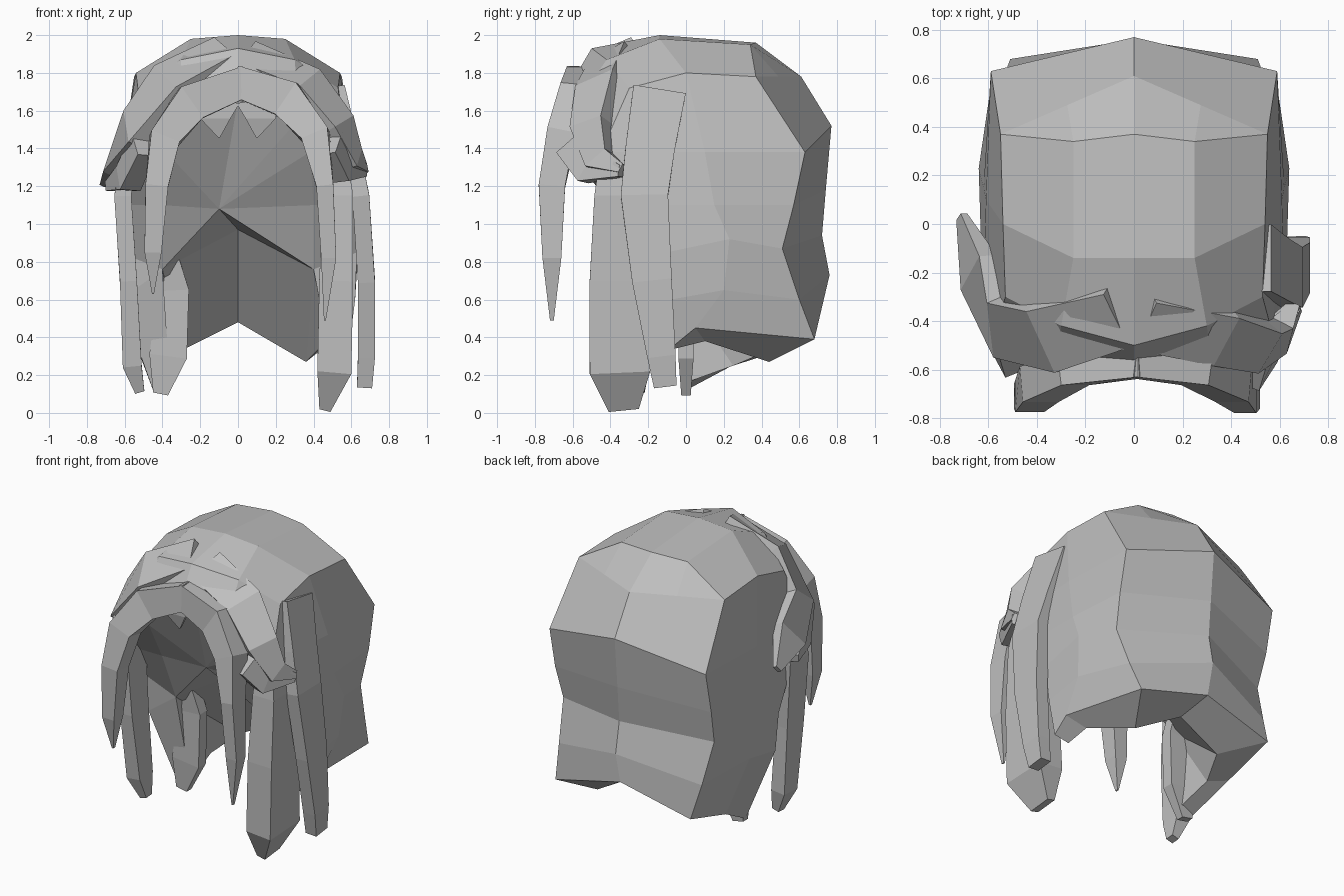
import bpy
import bmesh
from mathutils import Vector

if "Cube" in bpy.data.objects:
    bpy.data.objects.remove(bpy.data.objects["Cube"], do_unlink=True)

hair_grey = bpy.data.materials.new("hair grey")
hair_grey.use_nodes = True
hair_grey.diffuse_color = (.52, .52, .52, 1)
hair_grey.node_tree.nodes["Principled BSDF"].inputs["Base Color"].default_value = hair_grey.diffuse_color


def finish(name, bm):
    """Weld, orient and link a flat shaded part."""
    bmesh.ops.remove_doubles(bm, verts=bm.verts, dist=.004)
    bmesh.ops.recalc_face_normals(bm, faces=bm.faces)
    mesh = bpy.data.meshes.new(name)
    bm.to_mesh(mesh)
    bm.free()
    mesh.materials.append(hair_grey)
    part = bpy.data.objects.new(name, mesh)
    bpy.context.collection.objects.link(part)
    return part


def patch(bm, rows, side):
    """Fill a grid of points with quads, flipped to the chosen side."""
    grid = [[bm.verts.new((x * side, y, z)) for x, y, z in row] for row in rows]
    for upper, lower in zip(grid, grid[1:]):
        for i in range(len(upper) - 1):
            bm.faces.new((upper[i], lower[i], lower[i + 1], upper[i + 1]))


def lock(name, out, path):
    """Sweep a four-sided section along a path of (x, y, z, width, depth)."""
    bm = bmesh.new()
    out = Vector(out).normalized()
    points = [Vector(p[:3]) for p in path]
    last = len(points) - 1
    rings = []
    for i, (centre, p) in enumerate(zip(points, path)):
        along = points[min(i + 1, last)] - points[max(i - 1, 0)]
        across = along.cross(out).normalized() * p[3] / 2
        deep = across.cross(along).normalized() * p[4] / 2
        corners = (across + deep, deep - across, -across - deep, across - deep)
        rings.append([bm.verts.new(centre + c) for c in corners])
    for top, low in zip(rings, rings[1:]):
        for i in range(len(top)):
            j = (i + 1) % len(top)
            bm.faces.new((top[i], top[j], low[j], low[i]))
    bm.faces.new(rings[0])
    bm.faces.new(rings[-1])
    return finish(name, bm)


# Crown: centre, quarter and corner columns, from the back ridge to the hairline
crown = [
    [(0, .61, 1.78), (.275, .49, 1.78), (.55, .37, 1.78)],
    [(0, .37, 1.96), (.25, .34, 1.95), (.55, .37, 1.78)],
    [(0, -.14, 2), (.25, -.14, 1.98), (.54, 0, 1.8)],
    [(0, -.5, 1.93), (.3, -.42, 1.87), (.53, -.3, 1.72)],
    [(0, -.6, 1.76), (.32, -.58, 1.64), (.57, -.45, 1.38)],
]

# Back and sides: centre back, back corner, side and front edge columns
curtain = [
    [(0, .61, 1.78), (.55, .37, 1.78), (.54, 0, 1.8), (.53, -.3, 1.72)],
    [(0, .77, 1.52), (.59, .63, 1.38), (.61, .1, 1.38), (.57, -.45, 1.38)],
    [(0, .74, 1.18), (.59, .57, 1.1), (.62, .15, 1.1), (.62, -.25, 1.1)],
    [(0, .72, .94), (.57, .51, .87), (.64, .23, .92), (.63, -.1, .85)],
    [(0, .76, .73), (.54, .6, .6), (.62, .2, .65), (.62, -.08, .6)],
]
hem = {
    1: [(0, .71, .52), (.51, .68, .39), (.59, .05, .45), (.59, -.06, .36)],
    -1: [(0, .71, .52), (.51, .68, .39), (.51, .3, .28), (.45, 0, .12)],
}

# Underside turned inward, then up to the edge of the lining
under = {
    1: [(0, .45, .48), (.36, .44, .27), (.47, .1, .38), (.48, -.06, .34)],
    -1: [(0, .45, .48), (.3, .44, .33), (.38, .25, .25), (.36, 0, .16)],
}
cheek = (.4, -.1, .76)
nape = (0, .15, .97)
brow = (.38, -.42, 1.38)

bm = bmesh.new()
for side in (1, -1):
    patch(bm, crown, side)
    patch(bm, curtain + [hem[side], under[side], [nape, cheek, cheek, cheek]], side)
    # Thickness along the front edge
    edge = [row[-1] for row in curtain[1:]] + [hem[side][-1]]
    inside = [brow, (.4, -.25, 1.1), cheek, cheek, under[side][-1]]
    patch(bm, list(zip(edge, inside)), side)
finish("hair_shell", bm)

# Inner lining, a shallow fan closing the hollow behind the face
bm = bmesh.new()
half = [(.3, -.48, 1.53), brow, (.4, -.25, 1.1), cheek]
rim = [(0, -.48, 1.66)] + half + [nape] + [(-x, y, z) for x, y, z in reversed(half)]
rim = [bm.verts.new(p) for p in rim]
apex = bm.verts.new((-.1, -.2, 1.08))
for a, b in zip(rim, rim[1:] + rim[:1]):
    bm.faces.new((a, b, apex))
finish("inner_lining", bm)

# Fringe: two bands parting at the middle and falling past the temples
FRONT = (0, -1, 0)
lock("fringe_right", FRONT, [
    (.05, -.58, 1.76, .16, .1), (-.25, -.6, 1.64, .2, .13), (-.39, -.66, 1.45, .16, .15),
    (-.43, -.71, 1.2, .12, .13), (-.45, -.71, .85, .09, .1), (-.45, -.7, .63, .01, .02)])
lock("fringe_left", FRONT, [
    (-.02, -.57, 1.76, .16, .12), (.26, -.6, 1.66, .2, .13), (.41, -.66, 1.47, .15, .15),
    (.46, -.71, 1.2, .09, .14), (.48, -.71, .82, .08, .1), (.46, -.71, .49, .01, .02)])

# Little teeth under the parting
for side in (1, -1):
    lock("parting_tooth", FRONT, [
        (side * .1, -.5, 1.66, .22, .03), (side * .12, -.5, 1.56, .16, .03),
        (side * .1, -.48, 1.46, .01, .02)])

# Upper layer sweeping out to flicked tips
lock("flick_right", (-.5, -.5, .6), [
    (-.06, -.38, 1.91, .26, .08), (-.36, -.46, 1.75, .3, .1), (-.55, -.42, 1.5, .28, .1),
    (-.64, -.2, 1.35, .24, .08), (-.71, .03, 1.22, .05, .03)])
lock("flick_left", (.6, -.5, .4), [
    (.04, -.4, 1.88, .24, .08), (.36, -.46, 1.74, .24, .1), (.52, -.5, 1.52, .2, .12),
    (.6, -.46, 1.34, .14, .1), (.67, -.34, 1.29, .05, .04)])

# Lower flick in front of each ear
lock("ear_flick_left", (1, -.3, 0), [
    (.5, -.6, 1.44, .2, .08), (.55, -.5, 1.31, .2, .12), (.66, -.34, 1.28, .06, .06)])
lock("ear_flick_right", (-1, -.3, 0), [
    (-.5, -.56, 1.42, .16, .1), (-.58, -.4, 1.24, .14, .12), (-.68, -.2, 1.2, .05, .05)])

# Long side locks
LEFT, RIGHT = (1, 0, 0), (-1, 0, 0)
lock("side_lock_left", LEFT, [
    (.54, -.14, 1.71, .28, .05), (.6, -.19, 1.4, .26, .08), (.65, -.22, 1.15, .25, .09),
    (.68, -.18, .7, .21, .09), (.68, -.13, .3, .15, .09), (.67, -.11, .14, .12, .08)])
lock("side_lock_right", RIGHT, [
    (-.58, -.3, 1.35, .16, .08), (-.61, -.29, 1.15, .2, .09), (-.58, -.29, .7, .18, .09),
    (-.56, -.26, .25, .14, .1), (-.52, -.25, .11, .06, .05)])
lock("front_lock_left", LEFT, [
    (.52, -.36, 1.4, .18, .1), (.53, -.36, 1.15, .25, .16), (.52, -.36, .7, .3, .18),
    (.51, -.35, .22, .32, .18), (.46, -.33, .02, .16, .06)])
lock("inner_lock_right", FRONT, [
    (-.4, -.02, .9, .12, .08), (-.34, 0, .65, .16, .08), (-.37, 0, .3, .2, .08),
    (-.41, 0, .1, .08, .05)])
